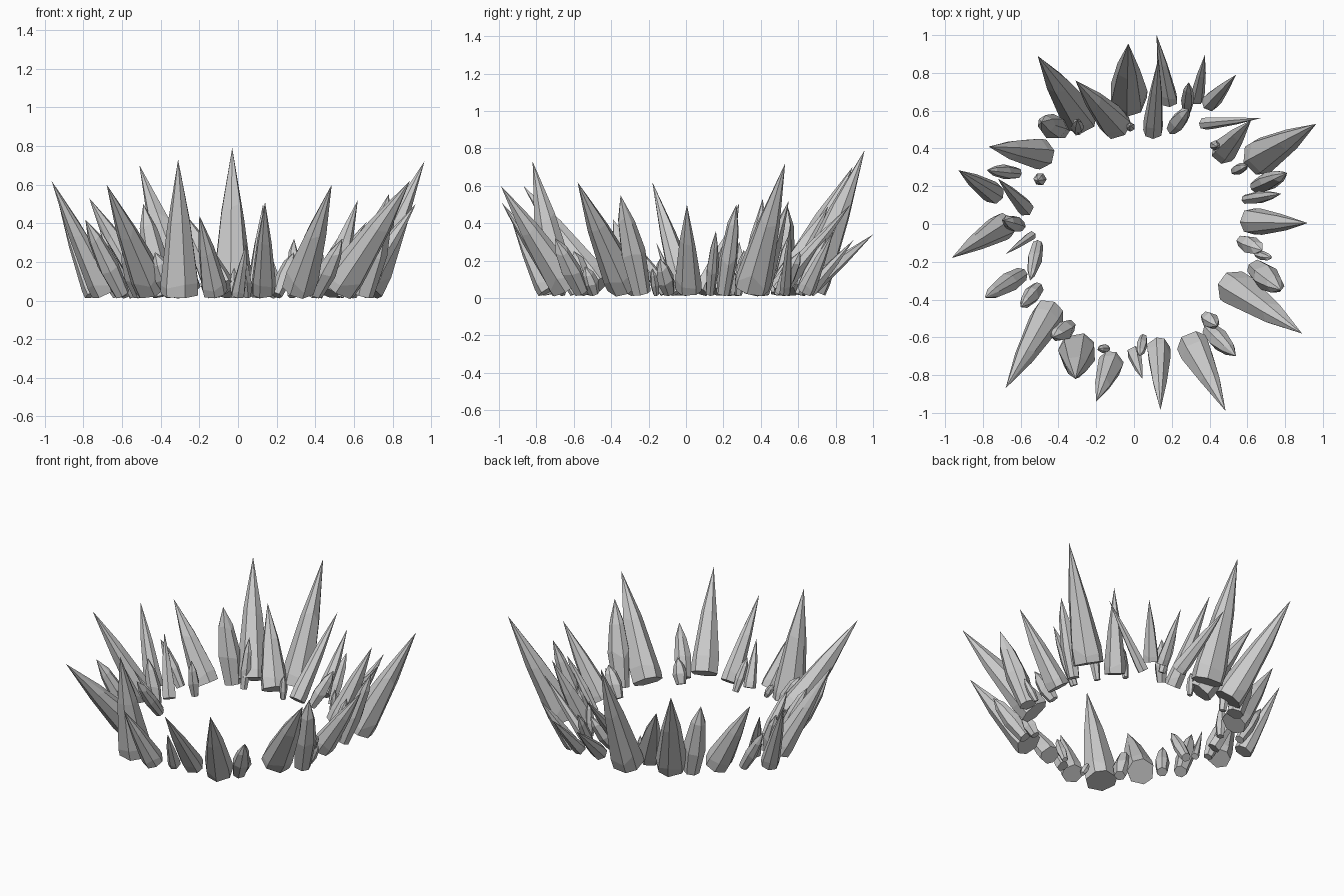
import bpy, bmesh, math, random
from mathutils import Vector

random.seed(4)

# Profiles along the crystal: (fraction of length, fraction of radius)
SPIKE = [(0, .95), (.1, .97), (.55, .59)]
BLUNT = [(0, .75), (.38, 1.0), (.75, .66)]
GEM = [(0, .65), (.38, 1.0), (.75, .72)]


def crystal(name, base, tip, width, sides, profile):
    """Flat-faced crystal from a base point on the ground to a pointed tip."""
    r = width / 2
    tip = Vector(tip)
    lean = (tip - Vector((base[0], base[1], 0))).normalized()
    sink = r * profile[0][1] * math.sqrt(max(0, 1 - lean.z ** 2))
    foot = Vector((base[0], base[1], sink + .012))
    axis = tip - foot
    u = axis.cross(Vector((0, 0, 1)))
    u = u.normalized() if u.length > 1e-4 else Vector((1, 0, 0))
    v = axis.normalized().cross(u)
    turn = random.uniform(0, math.tau)
    wobble = [random.uniform(-.12, .12) for _ in range(sides)]
    bm = bmesh.new()
    rings = []
    for t, k in profile:
        ring = []
        for i in range(sides):
            a = turn + math.tau * i / sides + wobble[i]
            # uneven facet heights above the base
            s = t if t == 0 else t + random.uniform(-.05, .05)
            ring.append(bm.verts.new(foot + axis * s + (u * math.cos(a) + v * math.sin(a)) * r * k))
        rings.append(ring)
    point = bm.verts.new(tip)
    bm.faces.new(rings[0][::-1])
    for i in range(sides):
        j = (i + 1) % sides
        for lo, hi in zip(rings, rings[1:]):
            bm.faces.new((lo[i], lo[j], hi[j], hi[i]))
        bm.faces.new((rings[-1][i], rings[-1][j], point))
    bmesh.ops.recalc_face_normals(bm, faces=bm.faces)
    mesh = bpy.data.meshes.new(name)
    bm.to_mesh(mesh)
    bm.free()
    bpy.context.collection.objects.link(bpy.data.objects.new(name, mesh))


# Large spikes: base x, y, tip x, y, z, width
large = [
    (-.28, .56, -.51, .89, .70, .20), (-.09, .52, -.31, .76, .49, .17),
    (-.03, .66, -.03, .955, .79, .21), (.10, .49, .13, .88, .50, .11),
    (.66, .35, .965, .53, .72, .20), (.62, .015, .92, .005, .50, .15),
    (.52, -.33, .89, -.58, .62, .20), (.31, -.64, .485, -.99, .60, .18),
    (.13, -.65, .14, -.985, .51, .13), (-.12, -.73, -.20, -.94, .44, .14),
    (-.30, -.67, -.31, -.82, .73, .21), (-.45, -.47, -.68, -.87, .60, .18),
    (-.69, -.01, -.965, -.18, .62, .15), (-.49, .37, -.77, .41, .53, .17),
    (-.74, .16, -.93, .285, .51, .12),
]
# Slim pointed spikes between them, same layout
slim = [
    (.19, .65, .12, 1.0, .34, .10), (.33, .66, .375, .895, .31, .08),
    (.40, .64, .54, .79, .36, .10), (.37, .53, .67, .56, .41, .07),
    (.47, .38, .62, .55, .52, .14), (-.54, -.06, -.68, -.16, .30, .05),
    (0, -.68, .045, -.82, .30, .08), (-.57, .08, -.72, .24, .38, .09),
]
# Blunt shards, widest at mid height
blunt = [
    (.65, .20, .81, .27, .50, .10), (.59, .13, .78, .16, .36, .065),
    (.65, -.24, .78, -.35, .55, .14), (.40, -.56, .54, -.70, .32, .11),
    (-.51, -.34, -.60, -.44, .28, .09), (-.60, -.27, -.79, -.39, .42, .11),
    (-.51, -.11, -.55, -.30, .30, .08), (-.62, .27, -.78, .285, .30, .08),
    (-.39, .50, -.49, .54, .50, .14),
]
# Small gem-like stubs
small = [
    (.20, .50, .29, .61, .25, .09), (.28, .60, .29, .75, .32, .07),
    (.57, -.09, .68, -.14, .21, .10), (.65, -.16, .73, -.18, .16, .05),
    (.38, -.49, .44, -.54, .17, .09), (.05, -.60, .03, -.70, .22, .06),
    (-.14, -.66, -.19, -.66, .11, .05), (-.34, -.54, -.43, -.60, .25, .11),
    (-.60, -.01, -.69, .02, .30, .09), (-.49, .24, -.51, .23, .25, .07),
    (-.30, .49, -.30, .55, .34, .07), (-.02, .51, -.02, .52, .17, .05),
    (.42, .42, .44, .41, .24, .055), (.53, .28, .60, .31, .26, .06),
]

for label, group, sides, profile in (("large_spike", large, 7, SPIKE),
                                     ("slim_spike", slim, 6, SPIKE),
                                     ("blunt_shard", blunt, 7, BLUNT),
                                     ("small_stub", small, 6, GEM)):
    for n, (bx, by, tx, ty, tz, w) in enumerate(group, 1):
        crystal(f"{label}_{n}", (bx, by), (tx, ty, tz), w, sides, profile)
